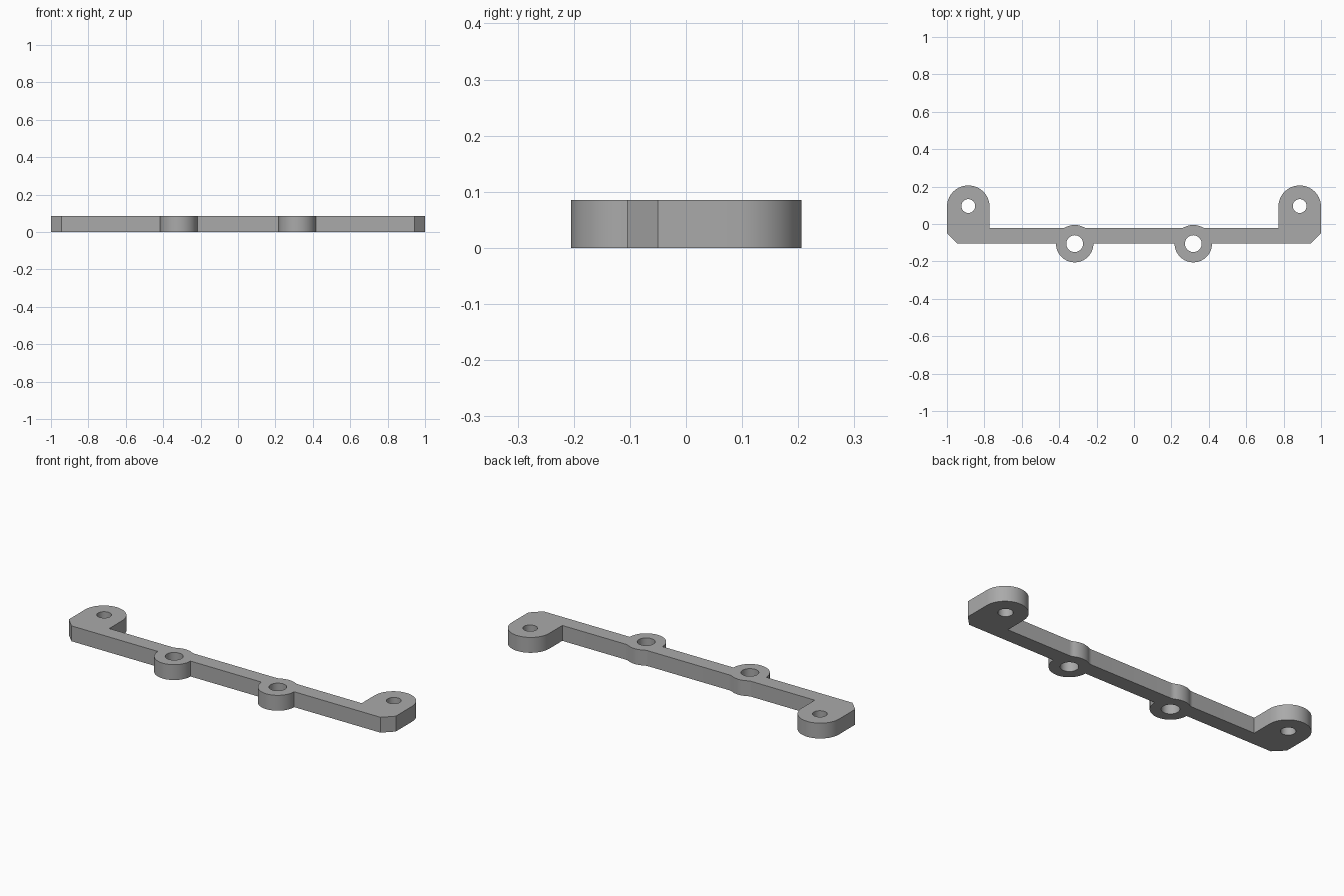
import bpy, bmesh
from math import radians, sin, cos, atan2, degrees, hypot

cube = bpy.data.objects.get("Cube")
if cube:
    bpy.data.objects.remove(cube)

HEIGHT = 0.085
FRONT, BACK = -0.105, -0.022          # bar edges
BOSS_X, BOSS_R = 0.317, 0.1           # rings on the bar
LUG_X, LUG_Y, LUG_R = 0.886, 0.092, 0.114  # rounded end lugs
FILLET = 0.05


def arc(cx, cy, r, start, end, steps=24):
    """Points along an arc, angles in degrees."""
    angles = [radians(start + (end - start) * i / steps) for i in range(steps + 1)]
    return [(cx + r * cos(a), cy + r * sin(a)) for a in angles]


# Right half of the outline, counterclockwise from the front centre
rise = BACK + FILLET - FRONT
reach = ((BOSS_R + FILLET) ** 2 - rise ** 2) ** 0.5
turn = degrees(atan2(rise, reach))
half = arc(BOSS_X, FRONT, BOSS_R, 180, 360, 32)
half += [(0.945, FRONT), (1.0, -0.05)]
half += arc(LUG_X, LUG_Y, LUG_R, 0, 180, 32)
half += [(LUG_X - LUG_R, BACK)]
half += arc(BOSS_X + reach, BACK + FILLET, FILLET, 270, 180 + turn, 6)
half += arc(BOSS_X, FRONT, BOSS_R, turn, 180 - turn, 12)
half += arc(BOSS_X - reach, BACK + FILLET, FILLET, 360 - turn, 270, 6)
outline = half + [(-x, y) for x, y in reversed(half)]

# Bolt holes, mirrored left and right
loops = [outline]
for side in (-1, 1):
    loops.append(arc(side * BOSS_X, FRONT, 0.045, 0, 360, 32)[:-1])
    loops.append(arc(side * LUG_X, 0.096, 0.037, 0, 360, 32)[:-1])

# Filled flat profile given its thickness
curve = bpy.data.curves.new("bracket_profile", 'CURVE')
curve.dimensions = '2D'
curve.fill_mode = 'BOTH'
curve.extrude = HEIGHT / 2
for loop in loops:
    spline = curve.splines.new('POLY')
    spline.points.add(len(loop) - 1)
    for point, (x, y) in zip(spline.points, loop):
        point.co = (x, y, 0, 1)
    spline.use_cyclic_u = True

bracket = bpy.data.objects.new("mounting_bracket", curve)
bpy.context.collection.objects.link(bracket)
bpy.ops.object.select_all(action='DESELECT')
bracket.select_set(True)
bpy.context.view_layer.objects.active = bracket
bpy.ops.object.convert(target='MESH')
bracket = bpy.context.object

# Join caps to walls and stand the part on the ground
bm = bmesh.new()
bm.from_mesh(bracket.data)
bmesh.ops.remove_doubles(bm, verts=bm.verts, dist=0.0002)
bmesh.ops.recalc_face_normals(bm, faces=bm.faces)
bmesh.ops.translate(bm, verts=bm.verts, vec=(0, 0, HEIGHT / 2))
bm.to_mesh(bracket.data)
bm.free()

# Plain grey
grey = bpy.data.materials.new("plain_grey")
grey.use_nodes = True
colour = (0.4, 0.4, 0.4, 1)
grey.diffuse_color = colour
grey.node_tree.nodes["Principled BSDF"].inputs["Base Color"].default_value = colour
bracket.data.materials.clear()
bracket.data.materials.append(grey)
bpy.ops.object.shade_smooth_by_angle(angle=radians(30))
